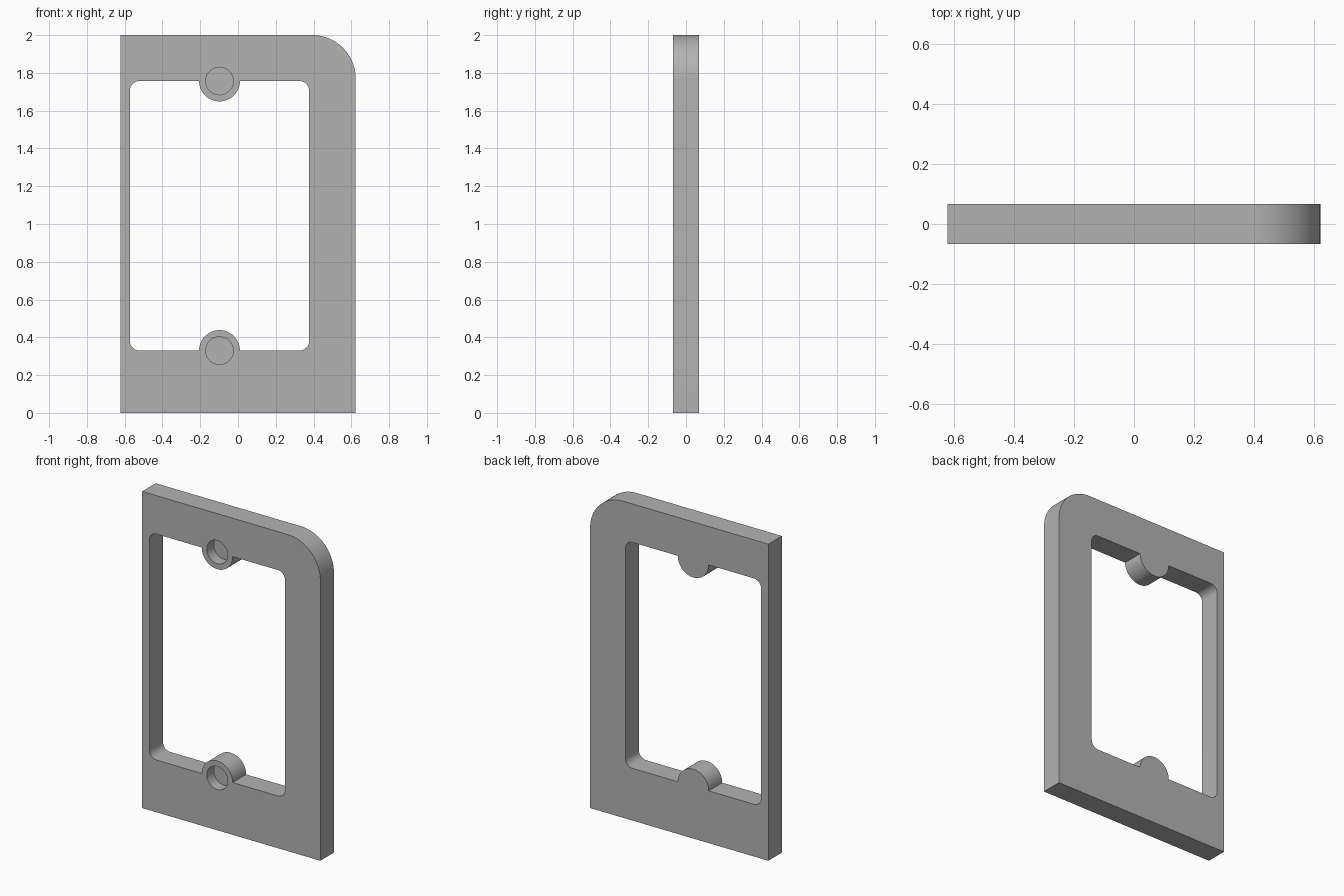
import bpy
import bmesh
from math import cos, sin, radians

if "Cube" in bpy.data.objects:
    bpy.data.objects.remove(bpy.data.objects["Cube"], do_unlink=True)

HALF_W, HALF_T, HEIGHT = 0.623, 0.0675, 2.0
CORNER_R = 0.23
LEFT, RIGHT, LOW, HIGH = -0.572, 0.376, 0.33, 1.757
FILLET = 0.05
LUG_X, LUG_R, HOLE_R, HOLE_DEPTH = -0.098, 0.108, 0.073, 0.07

grey = bpy.data.materials.new("plain_grey")
grey.use_nodes = True
colour = (0.45, 0.45, 0.45, 1)
grey.diffuse_color = colour
grey.node_tree.nodes["Principled BSDF"].inputs["Base Color"].default_value = colour


def arc(cx, cz, r, start, end, steps):
    """Points along an arc in the xz plane, angles in degrees."""
    angles = [radians(start + (end - start) * i / steps) for i in range(steps + 1)]
    return [(cx + r * cos(a), cz + r * sin(a)) for a in angles]


def prism(name, profile, front, back):
    """Extrude an xz profile from y=front to y=back."""
    bm = bmesh.new()
    face = bm.faces.new([bm.verts.new((x, front, z)) for x, z in profile])
    new = bmesh.ops.extrude_face_region(bm, geom=[face])["geom"]
    bmesh.ops.translate(bm, vec=(0, back - front, 0),
                        verts=[v for v in new if isinstance(v, bmesh.types.BMVert)])
    bmesh.ops.recalc_face_normals(bm, faces=bm.faces)
    mesh = bpy.data.meshes.new(name)
    bm.to_mesh(mesh)
    bm.free()
    mesh.materials.append(grey)
    obj = bpy.data.objects.new(name, mesh)
    bpy.context.collection.objects.link(obj)
    return obj


def cut(target, cutter):
    """Subtract the cutter, then discard it."""
    bpy.context.view_layer.objects.active = target
    mod = target.modifiers.new("cut", 'BOOLEAN')
    mod.operation, mod.solver, mod.object = 'DIFFERENCE', 'EXACT', cutter
    bpy.ops.object.modifier_apply(modifier=mod.name)
    bpy.data.objects.remove(cutter, do_unlink=True)


# Plate with one large rounded upper corner
outline = [(-HALF_W, 0), (HALF_W, 0)]
outline += arc(HALF_W - CORNER_R, HEIGHT - CORNER_R, CORNER_R, 0, 90, 24)
outline += [(-HALF_W, HEIGHT)]
frame = prism("frame_plate", outline, -HALF_T, HALF_T)

# Window with filleted corners, leaving a half-round lug at top and bottom
f = FILLET
window = arc(LEFT + f, LOW + f, f, 180, 270, 8)
window += arc(LUG_X, LOW, LUG_R, 180, 0, 32)
window += arc(RIGHT - f, LOW + f, f, 270, 360, 8)
window += arc(RIGHT - f, HIGH - f, f, 0, 90, 8)
window += arc(LUG_X, HIGH, LUG_R, 0, -180, 32)
window += arc(LEFT + f, HIGH - f, f, 90, 180, 8)
cut(frame, prism("window_cutter", window, -0.2, 0.2))

# Blind round sockets in the front of the lugs
for z in (LOW, HIGH):
    circle = arc(LUG_X, z, HOLE_R, 0, 360, 48)[:-1]
    cut(frame, prism("socket_cutter", circle, -0.2, HOLE_DEPTH - HALF_T))

# Smooth rounded walls, crisp edges
bpy.ops.object.select_all(action='DESELECT')
frame.select_set(True)
bpy.context.view_layer.objects.active = frame
bpy.ops.object.shade_smooth_by_angle(angle=radians(30))
